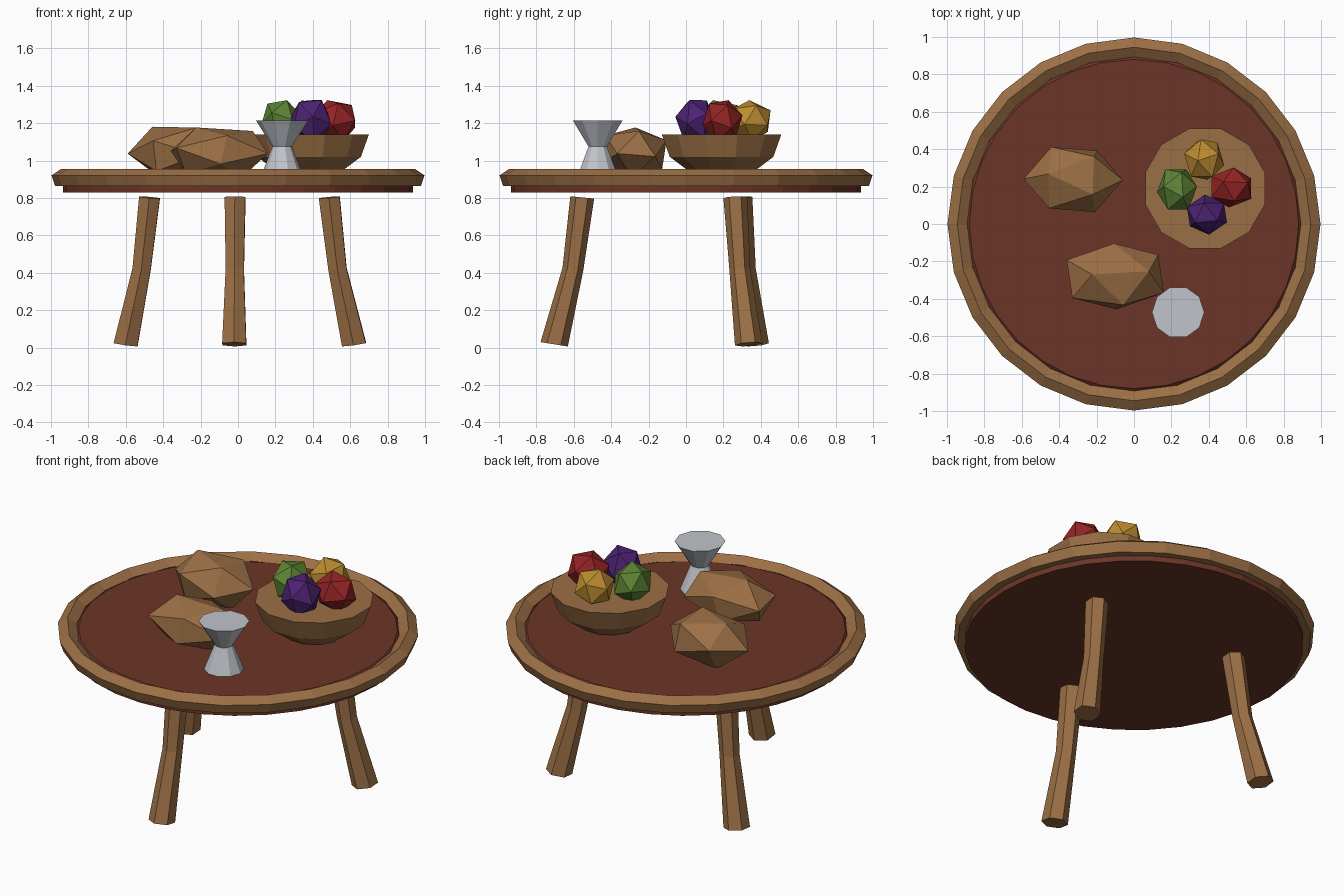
import bpy, bmesh, math
from mathutils import Vector, Euler, Matrix

cube = bpy.data.objects.get("Cube")
if cube:
    bpy.data.objects.remove(cube, do_unlink=True)


def material(name, *rgb):
    m = bpy.data.materials.new(name)
    m.use_nodes = True
    m.diffuse_color = (*rgb, 1)
    m.node_tree.nodes["Principled BSDF"].inputs["Base Color"].default_value = (*rgb, 1)
    return m


WOOD = material("warm_wood", .33, .16, .06)
TOP = material("red_brown_wood", .15, .035, .02)
METAL = material("pale_metal", .53, .56, .60)
GREEN = material("green_fruit", .11, .23, .035)
YELLOW = material("yellow_fruit", .5, .26, .03)
RED = material("red_fruit", .3, .017, .018)
PURPLE = material("purple_fruit", .075, .016, .17)


def finish(name, bm, mat):
    bmesh.ops.recalc_face_normals(bm, faces=bm.faces)
    mesh = bpy.data.meshes.new(name)
    bm.to_mesh(mesh)
    bm.free()
    mesh.materials.append(mat)
    obj = bpy.data.objects.new(name, mesh)
    bpy.context.collection.objects.link(obj)
    return obj


def skin(bm, rings, loop=False):
    """Join rings of vertices with quads; cap the ends or close the loop."""
    n = len(rings[0])
    pairs = list(zip(rings, rings[1:]))
    if loop:
        pairs.append((rings[-1], rings[0]))
    else:
        bm.faces.new(rings[0])
        bm.faces.new(rings[-1])
    for a, b in pairs:
        for i in range(n):
            j = (i + 1) % n
            bm.faces.new((a[i], a[j], b[j], b[i]))


def lathe(name, profile, sides, mat, x=0, y=0, turn=0, loop=False):
    """Turn an (r, z) profile around a vertical axis."""
    bm = bmesh.new()
    angles = [turn + math.tau * i / sides for i in range(sides)]
    rings = [[bm.verts.new((x + r * math.cos(a), y + r * math.sin(a), z)) for a in angles]
             for r, z in profile]
    skin(bm, rings, loop)
    return finish(name, bm, mat)


def lump(name, centre, half, spin, mat):
    """A turned icosahedron fitted to a box, for fruit and bread."""
    bm = bmesh.new()
    bmesh.ops.create_icosphere(bm, subdivisions=1, radius=1, matrix=Euler(spin).to_matrix().to_4x4())
    for axis in range(3):
        values = [v.co[axis] for v in bm.verts]
        low, high = min(values), max(values)
        for v in bm.verts:
            t = 2 * (v.co[axis] - low) / (high - low) - 1
            v.co[axis] = centre[axis] + half[axis] * t
    return finish(name, bm, mat)


def leg(name, angle):
    """A six-sided leg with a slight bend, splayed outwards."""
    bm = bmesh.new()
    out = Vector((math.cos(angle), math.sin(angle), 0))
    side = Vector((-out.y, out.x, 0))
    rings = []
    for reach, z, radius, tilt in ((.705, .018, .074, .16), (.605, .42, .056, .14), (.555, .803, .064, .1)):
        across = (out + Vector((0, 0, tilt))).normalized()
        centre = out * reach + Vector((0, 0, z))
        rings.append([bm.verts.new(centre + radius * (across * math.cos(a) + side * math.sin(a)))
                      for a in (math.tau * i / 6 for i in range(6))])
    skin(bm, rings)
    return finish(name, bm, WOOD)


# Table top and its five-sided raised rim
lathe("table_top", [(.935, .83), (.935, .875), (.88, .925)], 32, TOP)
corners = [math.pi / 2 + math.tau * i / 5 for i in range(5)]
lathe("table_rim", [(.945 + .055 * math.cos(a), .905 + .051 * math.sin(a)) for a in corners],
      24, WOOD, loop=True)

# Three splayed legs
for i, name in enumerate(("left_back_leg", "right_back_leg", "front_leg")):
    leg(name, math.radians(28.4 + 120 * i))

# Half-round bowl with a flat top
arc = [math.radians(d) for d in (85, 60, 30, 0)]
lathe("bowl", [(.331 * math.cos(a), 1.14 - .24 * math.sin(a)) for a in arc],
      12, WOOD, .38, .19, math.pi / 12)

# Fruit in the bowl
for name, x, y, spin, mat in (
        ("green_fruit", .23, .185, (.4, .2, .3), GREEN),
        ("yellow_fruit", .375, .345, (.9, .5, .1), YELLOW),
        ("red_fruit", .52, .195, (.2, .8, .6), RED),
        ("purple_fruit", .39, .05, (.6, .1, .9), PURPLE)):
    lump(name, (x, y, 1.215), (.107, .107, .108), spin, mat)

# Two loaves of bread
lump("back_loaf", (-.325, .238, 1.047), (.265, .174, .134), (.5, .35, .2), WOOD)
lump("front_loaf", (-.1, -.28, 1.045), (.26, .176, .132), (.35, .6, .8), WOOD)

# Waisted metal goblet
lathe("goblet", [(.112, .92), (.052, 1.075), (.14, 1.215)], 10, METAL, .236, -.472)
